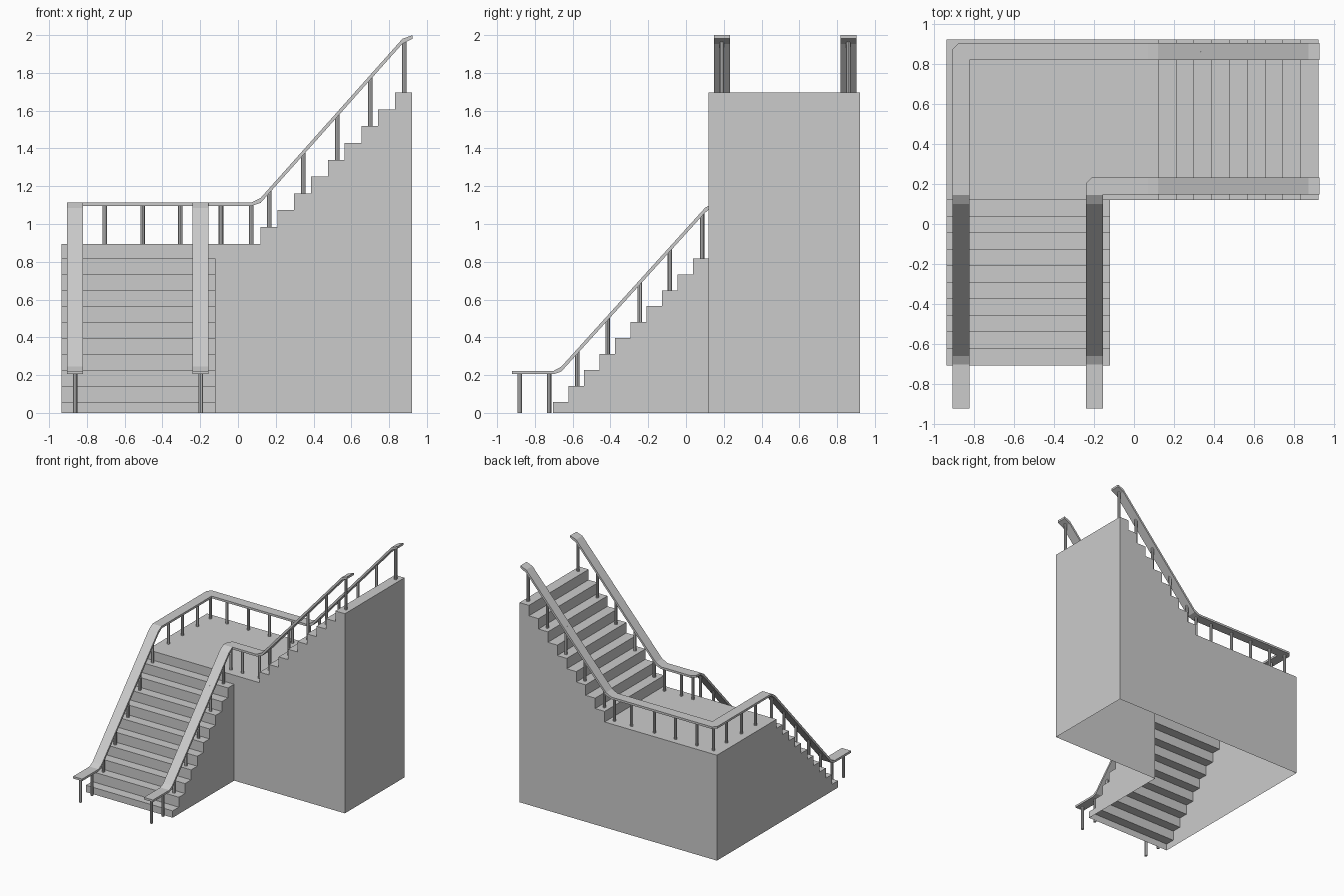
import bpy
import bmesh
from mathutils import Vector

cube = bpy.data.objects.get("Cube")
if cube:
    bpy.data.objects.remove(cube, do_unlink=True)

# Main dimensions
LEFT, INNER_X, TURN_X, END_X = -0.935, -0.12, 0.12, 0.92
FRONT, TURN_Y, BACK = -0.705, 0.12, 0.92
LANDING_Z, TOP_Z = 0.895, 1.695
HALF = 0.0425
POST_R = 0.012


def finish(name, bm):
    bmesh.ops.remove_doubles(bm, verts=bm.verts, dist=0.0001)
    bmesh.ops.recalc_face_normals(bm, faces=bm.faces)
    mesh = bpy.data.meshes.new(name)
    bm.to_mesh(mesh)
    bm.free()
    obj = bpy.data.objects.new(name, mesh)
    bpy.context.collection.objects.link(obj)
    return obj


def add_face(bm, points):
    return bm.faces.new([bm.verts.new(p) for p in points])


def step_profile(start, end, base, first, last, count):
    """Riser and tread points climbing from start to end."""
    run = (end - start) / count
    rise = (last - first) / (count - 1)
    points = [(start, base)]
    for i in range(count):
        z = first + rise * i
        points += [(start + run * i, z), (start + run * (i + 1), z)]
    return points


def build_flight(name, steps, place, near, far, closing):
    """Hollow flight: stepped top, two side walls, and one closing face."""
    bm = bmesh.new()
    for a, b in zip(steps, steps[1:]):
        add_face(bm, [place(near, *a), place(near, *b), place(far, *b), place(far, *a)])
    outline = steps + [(steps[-1][0], 0)]
    if steps[0][1] > 0:
        outline.append((steps[0][0], 0))
    for side in (near, far):
        add_face(bm, [place(side, *p) for p in outline])
    a, b = closing
    add_face(bm, [place(near, *a), place(near, *b), place(far, *b), place(far, *a)])
    return finish(name, bm)


# Lower flight, climbing towards the back, with the riser up to the landing
lower_steps = step_profile(FRONT, TURN_Y, 0, 0.058, 0.818, 10)
build_flight("lower_flight", lower_steps, lambda s, r, z: (s, r, z),
             LEFT, INNER_X, ((TURN_Y, 0.818), (TURN_Y, LANDING_Z)))

# Upper flight, climbing sideways, with the tall end wall
upper_steps = step_profile(TURN_X, END_X, LANDING_Z, 0.985, TOP_Z, 9)
build_flight("upper_flight", upper_steps, lambda s, r, z: (r, s, z),
             TURN_Y, BACK, ((END_X, 0), (END_X, TOP_Z)))

# Landing: floor slab surface and its outer walls, open underneath
bm = bmesh.new()
add_face(bm, [(x, y, LANDING_Z) for x, y in
              ((LEFT, TURN_Y), (TURN_X, TURN_Y), (TURN_X, BACK), (LEFT, BACK))])
for (ax, ay), (bx, by) in (((INNER_X, TURN_Y), (TURN_X, TURN_Y)),
                           ((TURN_X, BACK), (LEFT, BACK)),
                           ((LEFT, BACK), (LEFT, TURN_Y))):
    add_face(bm, [(ax, ay, 0), (bx, by, 0), (bx, by, LANDING_Z), (ax, ay, LANDING_Z)])
finish("landing", bm)

# Handrail side profiles: position along the run, top height, thickness
FLAT, SLOPE = 0.018, 0.026
RAIL_Z = 1.113
lower_rail = [(-0.92, 0.223, FLAT), (-0.70, 0.223, FLAT), (-0.66, 0.245, SLOPE),
              (0.10, 1.085, SLOPE), (0.145, RAIL_Z, FLAT)]
upper_rail = [(0.07, RAIL_Z, FLAT), (0.12, 1.138, SLOPE),
              (0.87, 1.98, SLOPE), (0.925, 2.0, FLAT)]


def build_handrail(name, rx, ry):
    """Flat band swept up, round the chamfered corner, and up again."""
    cut = 0.03
    inside = (rx + HALF, ry - HALF)
    sections = [((rx - HALF, y), (rx + HALF, y), z, t) for y, z, t in lower_rail]
    sections.append(((rx - HALF, ry + HALF - cut), inside, RAIL_Z, FLAT))
    sections.append(((rx - HALF + cut, ry + HALF), inside, RAIL_Z, FLAT))
    sections += [((x, ry + HALF), (x, ry - HALF), z, t) for x, z, t in upper_rail]
    rings = [[(*a, z), (*b, z), (*b, z - t), (*a, z - t)] for a, b, z, t in sections]
    bm = bmesh.new()
    for r, s in zip(rings, rings[1:]):
        for i in range(4):
            j = (i + 1) % 4
            quad = [r[i], r[j], s[j], s[i]]
            corners = [p for k, p in enumerate(quad) if p != quad[k - 1]]
            if len(corners) > 2:
                add_face(bm, corners)
    add_face(bm, rings[0])
    add_face(bm, rings[-1])
    return finish(name, bm)


def rail_height(profile, pos):
    """Middle of the rail above a given position."""
    for (a, za, ta), (b, zb, tb) in zip(profile, profile[1:]):
        if a <= pos <= b:
            f = (pos - a) / (b - a)
            return za + (zb - za) * f - (ta + (tb - ta) * f) / 2
    return RAIL_Z - FLAT / 2


def floor_height(steps, pos, outside):
    for (a, za), (b, zb) in zip(steps, steps[1:]):
        if za == zb and a <= pos <= b:
            return za
    return outside


def build_posts(name, rx, ry, landing_spots):
    spots = [(x, y, LANDING_Z, RAIL_Z - FLAT / 2) for x, y in landing_spots]
    for y in (-0.88, -0.725, -0.575, -0.415, -0.245, -0.085, 0.085):
        spots.append((rx, y, floor_height(lower_steps, y, 0), rail_height(lower_rail, y)))
    for x in (0.07, 0.165, 0.345, 0.525, 0.70, 0.88):
        spots.append((x, ry, floor_height(upper_steps, x, LANDING_Z),
                      rail_height(upper_rail, x)))
    bm = bmesh.new()
    for x, y, low, high in spots:
        made = bmesh.ops.create_cone(bm, cap_ends=True, segments=8, radius1=POST_R,
                                     radius2=POST_R, depth=high - low)
        bmesh.ops.translate(bm, verts=made["verts"], vec=Vector((x, y, (low + high) / 2)))
    return finish(name, bm)


# Outer and inner railings
OUTER, INNER = (-0.8625, 0.86), (-0.1975, 0.19)
outer_spots = [OUTER] + [(x, OUTER[1]) for x in (-0.705, -0.505, -0.305, -0.09)]
outer_spots += [(OUTER[0], y) for y in (0.69, 0.49, 0.30)]
inner_spots = [INNER, (-0.09, INNER[1])]
for side, corner, spots in (("outer", OUTER, outer_spots), ("inner", INNER, inner_spots)):
    build_handrail(side + "_handrail", *corner)
    build_posts(side + "_posts", *corner, spots)
